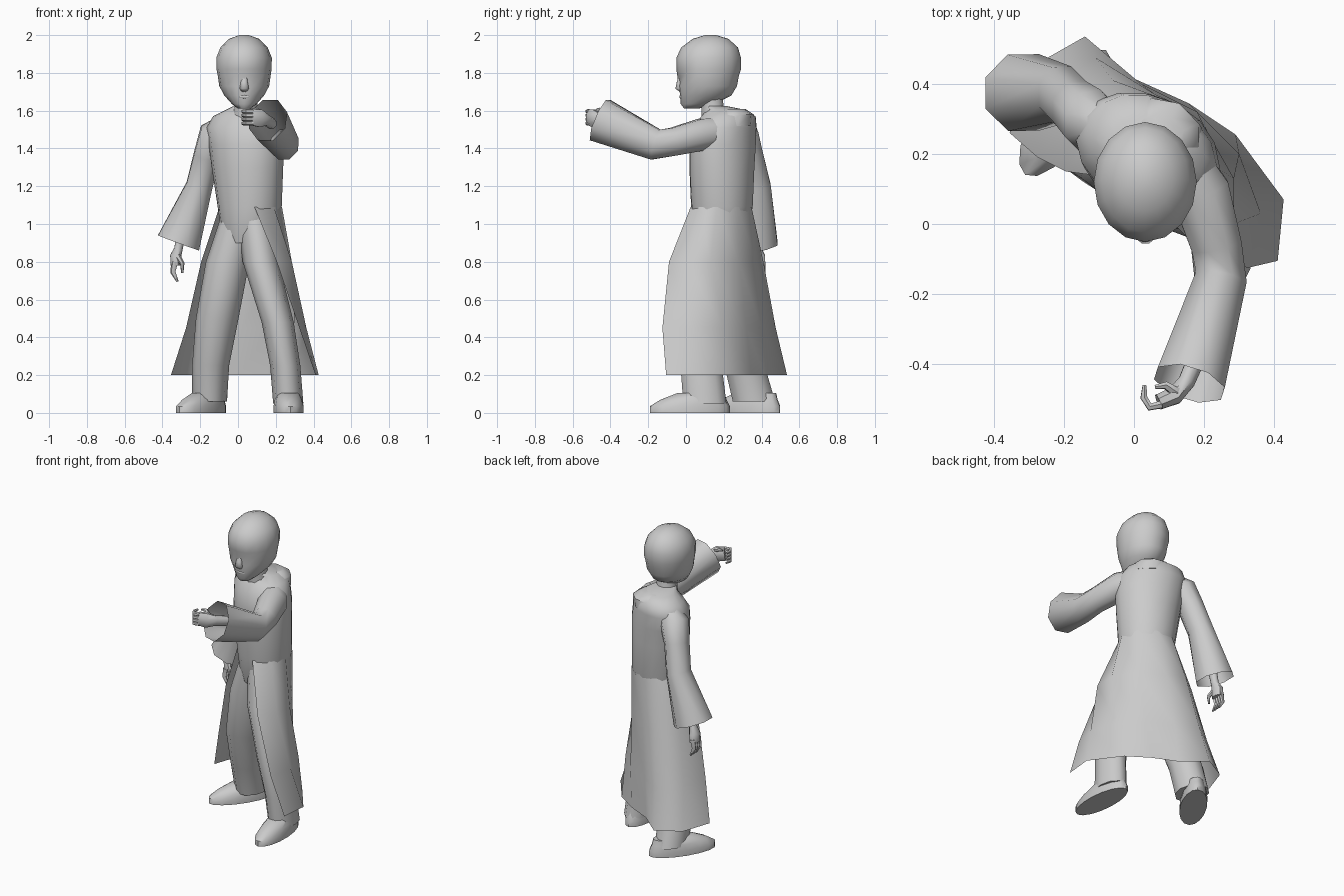
import bpy, bmesh, math
from mathutils import Vector


def skin(name, rings, closed=True, cap_start=True, cap_end=True, angle=50):
    """Bridge consecutive rings (or open rows) of points into one surface."""
    bm = bmesh.new()
    rows = [[bm.verts.new(p) for p in r] for r in rings]
    n = len(rows[0])
    for a, b in zip(rows, rows[1:]):
        for i in range(n if closed else n - 1):
            j = (i + 1) % n
            bm.faces.new((a[i], a[j], b[j], b[i]))
    if closed and cap_start:
        bm.faces.new(rows[0][::-1])
    if closed and cap_end:
        bm.faces.new(rows[-1])
    bmesh.ops.recalc_face_normals(bm, faces=bm.faces)
    me = bpy.data.meshes.new(name)
    bm.to_mesh(me)
    bm.free()
    ob = bpy.data.objects.new(name, me)
    bpy.context.collection.objects.link(ob)
    bpy.ops.object.select_all(action='DESELECT')
    ob.select_set(True)
    bpy.context.view_layer.objects.active = ob
    bpy.ops.object.shade_smooth_by_angle(angle=math.radians(angle))
    return ob


def oval(x, y, z, a, b, rot, degrees):
    """Points of a horizontal ellipse turned by rot degrees."""
    c, s = math.cos(math.radians(rot)), math.sin(math.radians(rot))
    pts = []
    for d in degrees:
        u, v = a * math.cos(math.radians(d)), b * math.sin(math.radians(d))
        pts.append((x + u * c - v * s, y + u * s + v * c, z))
    return pts


def loft(name, rings, n=12, rot=0, **kw):
    """Skin over horizontal ellipses (x, y, z, half width, half depth)."""
    return skin(name, [oval(*r, rot, [360 * i / n for i in range(n)]) for r in rings], **kw)


def tube(name, path, radii, n=8, ref=(0, 0, 1), **kw):
    """Elliptical tube along a path; radii are (across, along ref)."""
    P = [Vector(p) for p in path]
    out = []
    for k, (p, (ru, rv)) in enumerate(zip(P, radii)):
        t = (P[min(k + 1, len(P) - 1)] - P[max(k - 1, 0)]).normalized()
        u = t.cross(Vector(ref)).normalized()
        v = u.cross(t)
        out.append([p + u * ru * math.cos(2 * math.pi * i / n + .4)
                    + v * rv * math.sin(2 * math.pi * i / n + .4) for i in range(n)])
    return skin(name, out, **kw)


# Head: stacked ellipses from chin to crown
head = loft("head", [
    (.033, .03, 1.612, .035, .04), (.033, .062, 1.635, .065, .09),
    (.033, .105, 1.68, .105, .135), (.033, .115, 1.73, .132, .155),
    (.033, .117, 1.785, .14, .163), (.032, .12, 1.82, .146, .171),
    (.032, .12, 1.88, .147, .171), (.032, .125, 1.935, .125, .15),
    (.032, .13, 1.98, .08, .095), (.032, .13, 2.0, .025, .03)], n=16)
for v in head.data.vertices:                      # eye sockets
    if abs(v.co.z - 1.785) < .01 and .03 < abs(v.co.x - .033) < .08 and v.co.y < .1:
        v.co.y += .018
tube("nose", [(.033, -.025, 1.80), (.033, -.034, 1.75), (.033, -.036, 1.72), (.033, -.025, 1.705)],
     [(.012, .01), (.02, .016), (.026, .022), (.018, .01)], n=8, ref=(0, 1, 0), angle=80)
tube("mouth", [(-.002, -.015, 1.672), (.033, -.025, 1.674), (.068, -.015, 1.672)],
     [(.005, .006), (.01, .012), (.005, .006)], n=6, angle=80)
loft("neck", [(.04, .15, 1.55, .075, .07), (.04, .14, 1.62, .062, .062),
              (.04, .13, 1.70, .065, .065)], n=10)

# Coat body, turned away from the raised arm, running down over the hips
loft("coat_body", [
    (.045, .18, .90, .12, .11), (.055, .185, .98, .150, .14),
    (.062, .19, 1.09, .172, .162),
    (.05, .19, 1.30, .195, .168), (.045, .195, 1.42, .208, .168),
    (.035, .205, 1.51, .212, .158), (.035, .225, 1.57, .175, .137),
    (.04, .21, 1.605, .105, .10), (.04, .15, 1.625, .062, .062)],
    n=16, rot=-28, angle=70)
loft("coat_collar", [(.085, .26, 1.52, .125, .09), (.09, .272, 1.58, .108, .082),
                     (.08, .255, 1.61, .07, .055)], n=8, rot=-28)

# Open skirt: rows from the front edge on +x round the back to the one on -x
skirt = [
    (.80, [(.205, -.09), (.285, .0), (.285, .13), (.20, .28),
           (.06, .37), (-.06, .41), (-.18, .32), (-.195, .15)]),
    (.45, [(.325, -.125), (.362, .03), (.30, .20), (.18, .32),
           (.02, .40), (-.11, .475), (-.25, .38), (-.275, .19)]),
    (.20, [(.41, -.105), (.427, .07), (.29, .255), (.155, .345),
           (0, .415), (-.14, .535), (-.29, .45), (-.355, .26)])]
waist = oval(.062, .19, 1.09, .174, .164, -28, [-55, -15, 20, 60, 100, 140, 180, 228])
skin("coat_skirt", [waist] + [[(x, y, z) for x, y in row] for z, row in skirt],
     closed=False, angle=70)

# Trousers
loft("front_trouser_leg", [
    (.085, .15, 1.04, .09, .11), (.12, .10, .80, .095, .12),
    (.21, .06, .48, .085, .115), (.25, .08, .25, .08, .115),
    (.266, .10, .05, .08, .12)], n=10)
loft("rear_trouser_leg", [
    (.01, .195, 1.04, .10, .11), (-.055, .20, .80, .115, .12),
    (-.11, .23, .50, .113, .115), (-.145, .31, .25, .098, .112),
    (-.15, .36, .06, .092, .118)], n=10)

# Shoes: (name, centre, turn)
for name, x, y, rot in (("front_shoe", .268, .02, 3), ("rear_shoe", -.195, .318, -33)):
    s, c = math.sin(math.radians(rot)), math.cos(math.radians(rot))
    loft(name, [(x, y, 0, .080, .212), (x, y, .035, .080, .212),
                (x - s * .02, y + c * .02, .07, .072, .175),
                (x - s * .06, y + c * .06, .105, .058, .125)], n=16, rot=rot)

# Sleeves with flared open cuffs
tube("hanging_sleeve", [(-.06, .27, 1.53), (-.125, .295, 1.47), (-.165, .33, 1.36),
                        (-.205, .37, 1.20), (-.315, .375, .90)],
     [(.05, .06), (.095, .088), (.085, .075), (.085, .075), (.118, .125)],
     ref=(1, 0, 0), cap_end=False)
tube("raised_sleeve", [(.12, .20, 1.49), (.19, .09, 1.475), (.235, -.06, 1.437),
                       (.247, -.16, 1.42), (.158, -.455, 1.55)],
     [(.08, .08), (.09, .09), (.078, .08), (.08, .088), (.108, .125)], cap_end=False)

# Hanging hand
tube("hanging_hand", [(-.295, .37, .98), (-.315, .375, .87), (-.33, .38, .83), (-.33, .38, .78)],
     [(.03, .028), (.026, .024), (.042, .032), (.04, .028)], ref=(1, 0, 0))
for i in range(4):
    y = .35 + .02 * i
    tube("hanging_finger", [(-.335, y, .80), (-.345, y, .745), (-.32, y, .695)],
         [(.012, .018), (.011, .014), (.006, .006)], n=6, ref=(1, 0, 0))
tube("hanging_thumb", [(-.32, .355, .83), (-.295, .34, .79), (-.295, .345, .74)],
     [(.016, .016), (.012, .012), (.006, .006)], n=6, ref=(1, 0, 0))

# Raised hand, fingers curled back
tube("raised_hand", [(.18, -.38, 1.53), (.15, -.45, 1.55), (.115, -.49, 1.56), (.07, -.508, 1.565)],
     [(.028, .03), (.026, .032), (.028, .05), (.024, .045)])
for i in range(4):
    z = 1.533 + .021 * i
    tube("raised_finger", [(.08, -.515, z), (.045, -.522, z), (.028, -.495, z), (.03, -.46, z)],
         [(.012, .012), (.012, .012), (.011, .011), (.006, .006)], n=6)
tube("raised_thumb", [(.12, -.48, 1.59), (.09, -.46, 1.605), (.06, -.465, 1.605)],
     [(.016, .016), (.012, .012), (.006, .006)], n=6)
